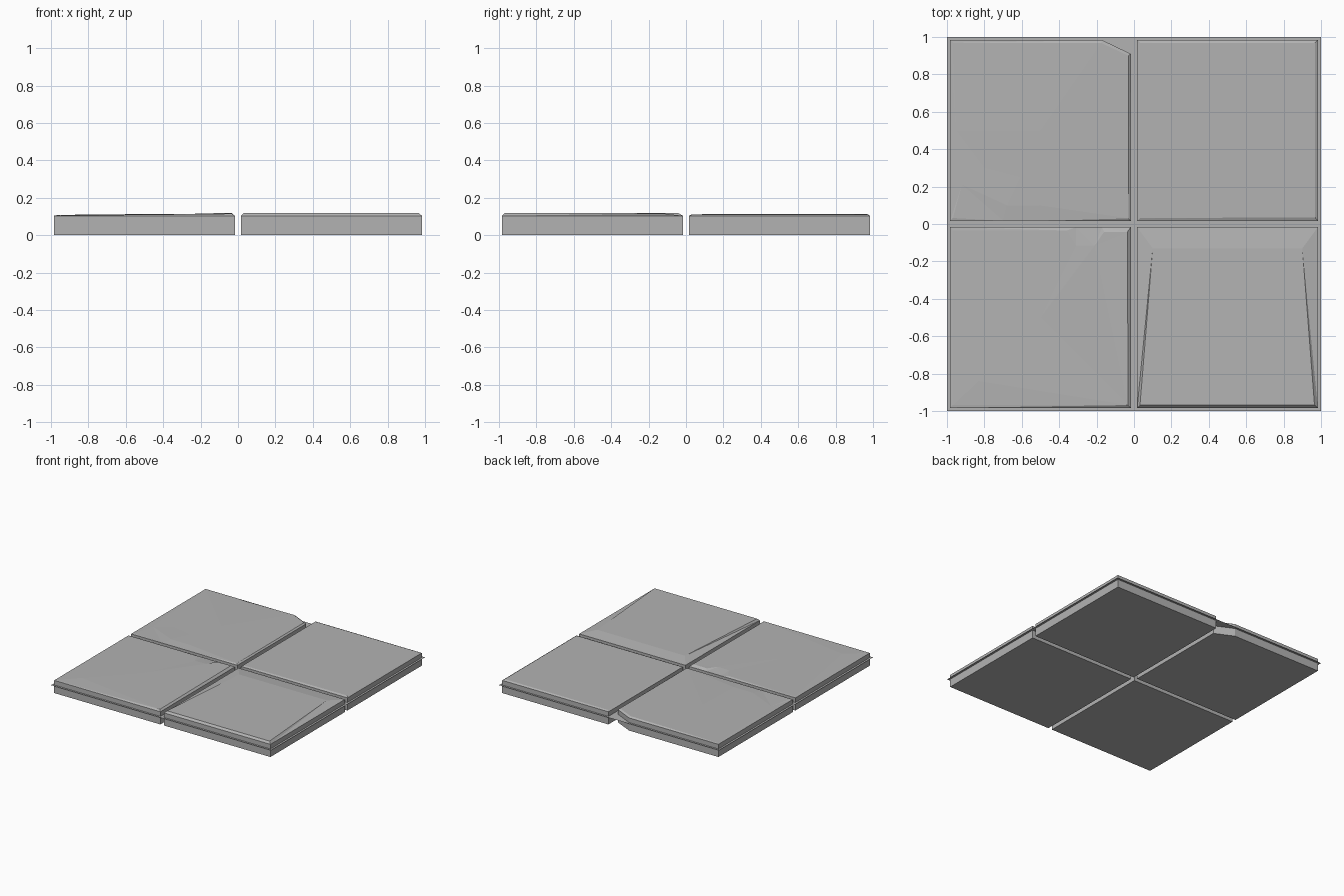
import bpy, bmesh
from mathutils import Vector
from mathutils.geometry import delaunay_2d_cdt

if "Cube" in bpy.data.objects:
    bpy.data.objects.remove(bpy.data.objects["Cube"])

stone = bpy.data.materials.new("stone grey")
stone.diffuse_color = (0.45, 0.45, 0.45, 1)
stone.use_nodes = True
stone.node_tree.nodes["Principled BSDF"].inputs["Base Color"].default_value = stone.diffuse_color


def finish(name, bm):
    bmesh.ops.recalc_face_normals(bm, faces=bm.faces)
    me = bpy.data.meshes.new(name)
    bm.to_mesh(me)
    bm.free()
    me.materials.append(stone)
    bpy.context.collection.objects.link(bpy.data.objects.new(name, me))


def slab(name, rim, surface):
    """Slab with vertical walls up to the rim and a faceted worn top."""
    bm = bmesh.new()
    pts = rim + surface
    n = len(rim)
    low = [bm.verts.new((x, y, 0)) for x, y, z in rim]
    top = [bm.verts.new(p) for p in pts]
    bm.faces.new(low[::-1])
    for i in range(n):
        j = (i + 1) % n
        bm.faces.new((low[i], low[j], top[j], top[i]))
    flat = [Vector(p[:2]) for p in pts]
    edges = [(i, (i + 1) % n) for i in range(n)]
    out = delaunay_2d_cdt(flat, edges, [], 1, 1e-5)
    for f in out[2]:
        bm.faces.new([top[out[3][i][0]] for i in f])
    finish(name, bm)


A, B, R = 0.017, 0.983, 0.104       # inner edge, outer edge, rim height

# Back right: plain bevelled slab
slab("back_right_slab",
     [(A, A, R), (B, A, R), (B, B, R), (A, B, R)],
     [(.032, .032, .11), (.968, .035, .112), (.968, .968, .112), (.032, .968, .11)])

# Front right: top worn down toward its back edge
slab("front_right_slab",
     [(A, -B, R), (B, -B, R), (B, -A, R), (A, -A, R)],
     [(.032, -.968, .12), (.965, -.968, .12), (.9, -.13, .117), (.1, -.13, .117)])

# Back left: broken outer corner, shallow dome, chipped front edge and cracks
slab("back_left_slab",
     [(-B, A, R), (-.70, A, R), (-.47, A, R), (-A, A, R), (-A, .91, R),
      (-.17, B, R), (-B, B, R)],
     [(-.968, .032, .107), (-.68, .1, .109), (-.51, .1, .109), (-.03, .03, .112),
      (-.03, .9, .114), (-.175, .968, .114), (-.968, .968, .106), (-.5, .5, .112),
      (-.95, .5, .106), (-.92, .21, .106), (-.8, .3, .107), (-.61, .25, .109)])

# Front left: two chips on the back edge and a worn outer corner
slab("front_left_slab",
     [(-B, -B, R), (-A, -B, R), (-A, -A, R), (-.17, -A, R), (-.31, -A, R), (-B, -A, R)],
     [(-.968, -.968, .106), (-.83, -.84, .111), (-.032, -.968, .115),
      (-.035, -.042, .119), (-.16, -.042, .117), (-.21, -.115, .115),
      (-.31, -.115, .112), (-.36, -.035, .111), (-.968, -.035, .106),
      (-.5, -.5, .112)])

# Mortar sheet showing in the joints and slightly past the outer edges
bm = bmesh.new()
bm.faces.new([bm.verts.new((x, y, .066)) for x, y in ((-1, -1), (1, -1), (1, 1), (-1, 1))])
finish("mortar_sheet", bm)
